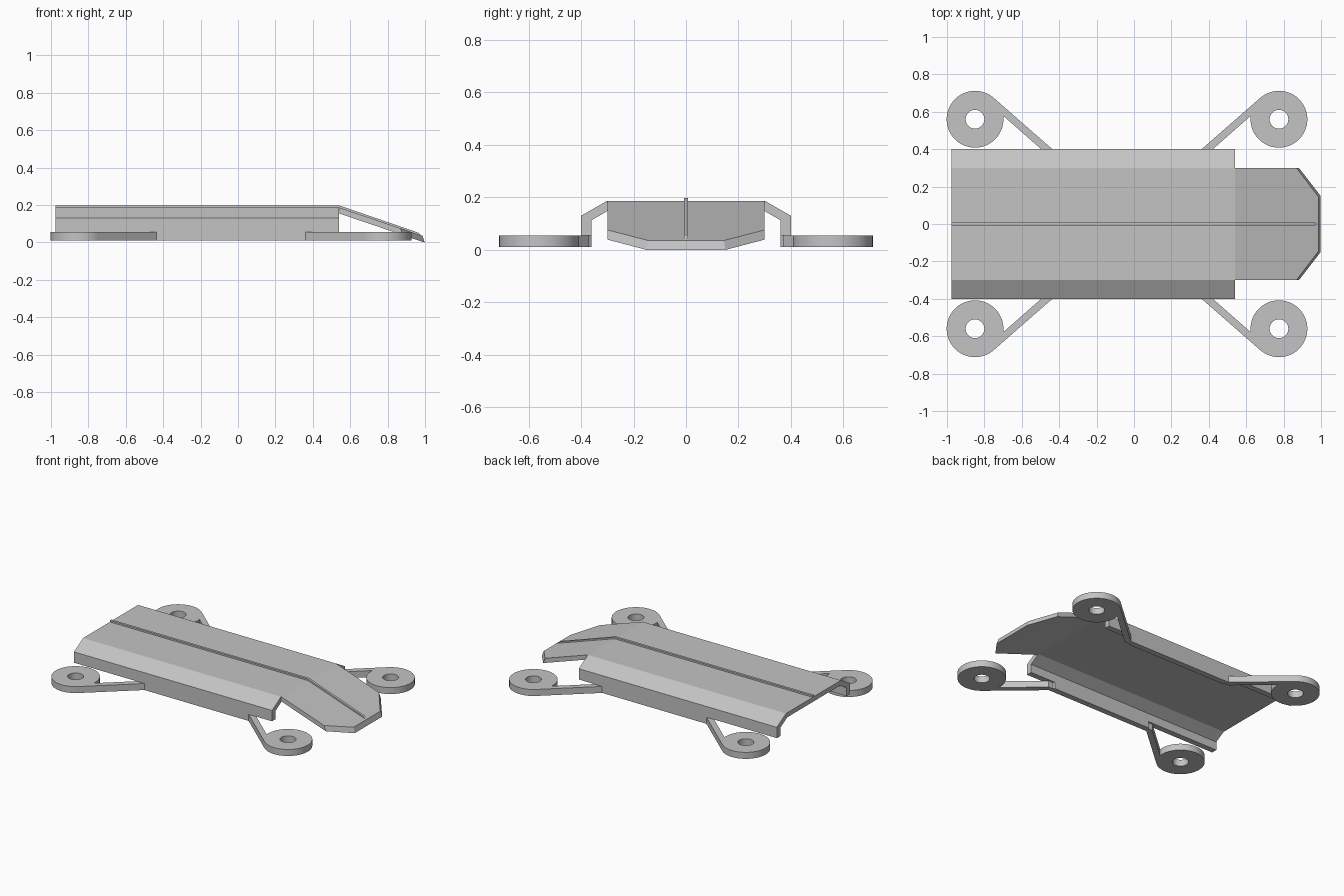
import bpy, bmesh, math
from mathutils import Vector

cube = bpy.data.objects.get("Cube")
if cube:
    bpy.data.objects.remove(cube, do_unlink=True)

grey = bpy.data.materials.new("light_grey")
grey.use_nodes = True
grey.diffuse_color = (0.55, 0.55, 0.55, 1)
grey.node_tree.nodes["Principled BSDF"].inputs["Base Color"].default_value = grey.diffuse_color


def finish(name, bm, smooth=False):
    """Turn a bmesh into a named grey object."""
    bmesh.ops.recalc_face_normals(bm, faces=bm.faces[:])
    mesh = bpy.data.meshes.new(name)
    bm.to_mesh(mesh)
    bm.free()
    mesh.materials.append(grey)
    obj = bpy.data.objects.new(name, mesh)
    bpy.context.collection.objects.link(obj)
    if smooth:
        bpy.ops.object.select_all(action="DESELECT")
        obj.select_set(True)
        bpy.context.view_layer.objects.active = obj
        bpy.ops.object.shade_smooth_by_angle(angle=math.radians(30))
    return obj


def loft(name, lower, upper):
    """Solid between two matching outlines."""
    bm = bmesh.new()
    a = [bm.verts.new(p) for p in lower]
    b = [bm.verts.new(p) for p in upper]
    bm.faces.new(a)
    bm.faces.new(b)
    for i in range(len(a)):
        j = (i + 1) % len(a)
        bm.faces.new((a[i], a[j], b[j], b[i]))
    return finish(name, bm)


def extrude(name, outline, offset):
    return loft(name, outline, [Vector(p) + Vector(offset) for p in outline])


REAR, JOINT, TOP, THICK = -0.975, 0.54, 0.187, 0.032
BASE, ARM_TOP = 0.01, 0.055

# Folded body shell, open underneath and at both ends
half = [(0.3, TOP), (0.4, 0.13), (0.4, ARM_TOP),
        (0.36, ARM_TOP), (0.36, 0.113), (0.287, TOP - THICK)]
section = half + [(-y, z) for y, z in reversed(half)]
extrude("body_shell", [(REAR, y, z) for y, z in section], (JOINT - REAR, 0, 0))


# Sloping nose plate with clipped corners
def nose_outline(corner_x, tip_x, tip_y, drop):
    side = [(JOINT, 0.3), (corner_x, 0.3), (tip_x, tip_y)]
    pts = side + [(x, -y) for x, y in reversed(side)]
    return [(x, y, TOP - drop - 0.339 * (x - JOINT)) for x, y in pts]


loft("nose_plate", nose_outline(0.882, 0.998, 0.15, THICK),
     nose_outline(0.868, 0.986, 0.145, 0))

# Thin raised rib along the centre line
rib = [(REAR, 0.175), (REAR, 0.198), (JOINT, 0.198), (0.965, 0.052),
       (0.98, 0.035), (0.965, 0.03), (JOINT, 0.175)]
extrude("centre_rib", [(x, -0.008, z) for x, z in rib], (0, 0.016, 0))

# Side rails, arms and ring ducts
MID = -0.0375
HUB = Vector((-0.85, 0.56, 0))
for side, sy in (("left", 1), ("right", -1)):
    rail = [(-0.415, 0.36), (0.34, 0.36), (0.3, 0.4), (-0.375, 0.4)]
    rail = [(-0.42, 0.36), (2 * MID + 0.42, 0.36), (2 * MID + 0.45, 0.4), (-0.45, 0.4)]
    extrude(f"{side}_rail", [(x, sy * y, BASE) for x, y in rail], (0, 0, ARM_TOP - BASE))

    for end, sx in (("rear", 1), ("front", -1)):
        def place(x, y):
            return (MID + sx * (x - MID), sy * y, BASE)

        # Slanted arm, tangent to the ring
        arm = [(-0.402, 0.37), (-0.745, 0.67), (-0.772, 0.64), (-0.462, 0.37)]
        # stop the inner edge inside the ring wall
        arm[2] = (-0.755, 0.627)
        extrude(f"{end}_{side}_arm", [place(x, y) for x, y in arm], (0, 0, ARM_TOP - BASE))

        # Ring swept from a rectangular section
        hub = Vector(place(HUB.x, HUB.y))
        bm = bmesh.new()
        section = [(0.05, 0), (0.152, 0), (0.152, ARM_TOP - BASE), (0.05, ARM_TOP - BASE)]
        verts = [bm.verts.new(hub + Vector((r, 0, z))) for r, z in section]
        edges = [bm.edges.new((verts[i], verts[(i + 1) % 4])) for i in range(4)]
        bmesh.ops.spin(bm, geom=verts + edges, cent=hub, axis=(0, 0, 1),
                       angle=math.tau, steps=48, use_merge=False)
        bmesh.ops.remove_doubles(bm, verts=bm.verts[:], dist=0.0005)
        finish(f"{end}_{side}_ring", bm, smooth=True)
